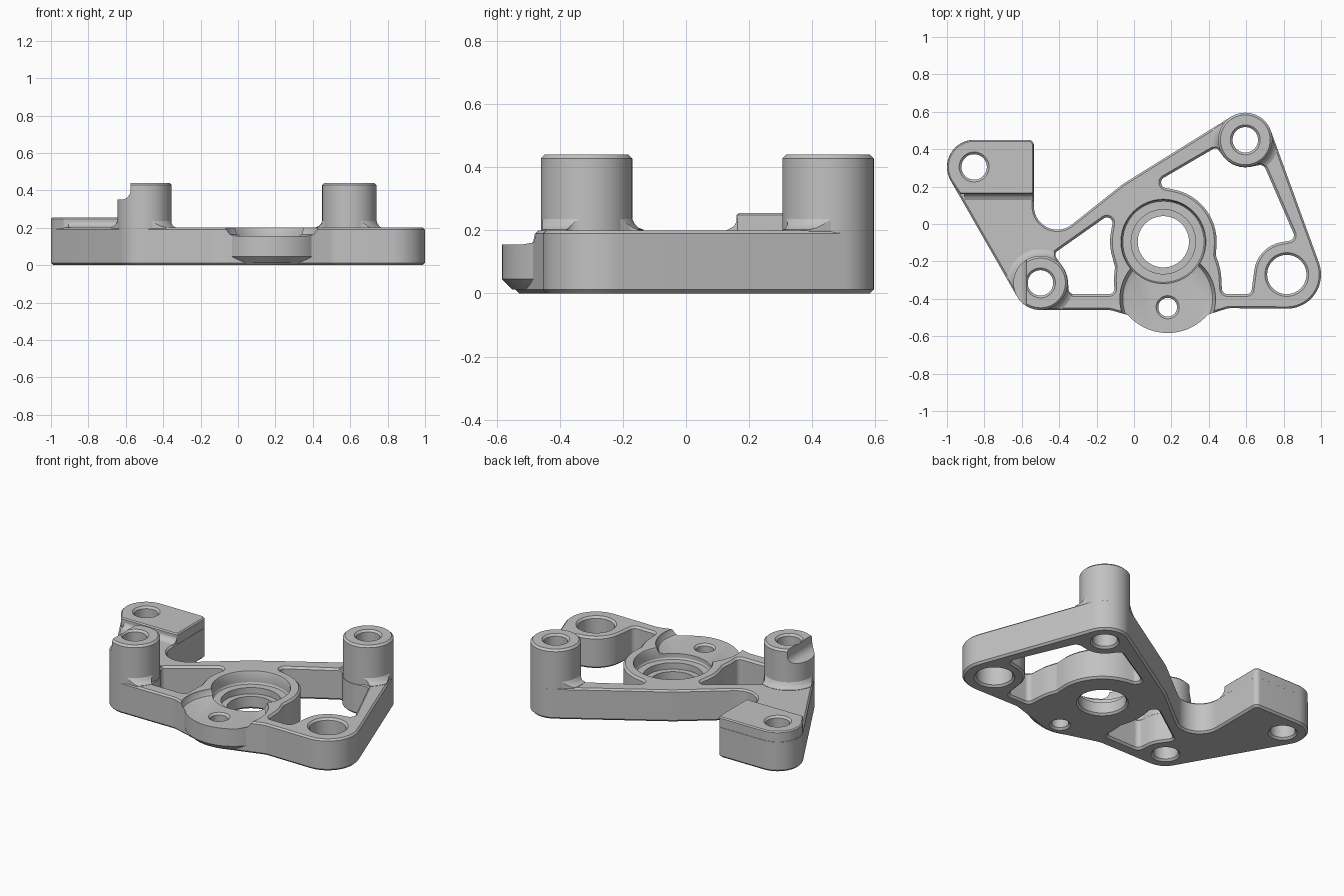
import bpy, bmesh, math

if "Cube" in bpy.data.objects:
    bpy.data.objects.remove(bpy.data.objects["Cube"], do_unlink=True)

grey = bpy.data.materials.new("cast_grey")
grey.use_nodes = True
grey.diffuse_color = (0.54, 0.54, 0.54, 1)
grey.node_tree.nodes["Principled BSDF"].inputs["Base Color"].default_value = (0.54, 0.54, 0.54, 1)


def belt(circles, grow=0.0):
    """Closed line wrapped round circles; a negative radius is a concave arc."""
    if len(circles) == 1:
        x, y, r = circles[0]
        turns = [math.tau * i / 64 for i in range(64)]
        return [(x + (r + grow) * math.cos(t), y + (r + grow) * math.sin(t)) for t in turns]
    heading = []
    for (x1, y1, r1), (x2, y2, r2) in zip(circles, circles[1:] + circles[:1]):
        ratio = (r2 - r1) / math.hypot(x2 - x1, y2 - y1)
        heading.append(math.atan2(y2 - y1, x2 - x1) - math.asin(max(-1, min(1, ratio))))
    points = []
    for i, (x, y, r) in enumerate(circles):
        start = heading[i - 1]
        sweep = (heading[i] - start + math.pi) % math.tau - math.pi
        steps = int(abs(sweep) / 0.11) + 2
        for k in range(steps + 1):
            t = start + sweep * k / steps
            points.append((x + (r + grow) * math.sin(t), y - (r + grow) * math.cos(t)))
    return points


def solid(name, circles, levels, axes=(0, 1, 2)):
    """Stack of belts at (height, grow) levels, skinned and capped."""
    bm = bmesh.new()
    rings = []
    for height, grow in levels:
        ring = []
        for a, b in belt(circles, grow):
            p = (a, b, height)
            ring.append(bm.verts.new([p[j] for j in axes]))
        rings.append(ring)
    n = len(rings[0])
    for low, high in zip(rings, rings[1:]):
        for i in range(n):
            j = (i + 1) % n
            bm.faces.new((low[i], low[j], high[j], high[i]))
    bm.faces.new(rings[0][::-1])
    bm.faces.new(rings[-1])
    bmesh.ops.remove_doubles(bm, verts=bm.verts, dist=1e-5)
    bmesh.ops.recalc_face_normals(bm, faces=bm.faces)
    mesh = bpy.data.meshes.new(name)
    bm.to_mesh(mesh)
    bm.free()
    mesh.materials.append(grey)
    obj = bpy.data.objects.new(name, mesh)
    bpy.context.collection.objects.link(obj)
    return obj


def activate(obj):
    bpy.ops.object.select_all(action='DESELECT')
    obj.select_set(True)
    bpy.context.view_layer.objects.active = obj


def combine(target, tool, operation='DIFFERENCE'):
    mod = target.modifiers.new("cut", 'BOOLEAN')
    mod.operation, mod.solver, mod.object = operation, 'EXACT', tool
    activate(target)
    bpy.ops.object.modifier_apply(modifier=mod.name)
    bpy.data.objects.remove(tool, do_unlink=True)


def through(bottom, top, c=0.012):
    """Levels of a cutter that chamfers both rims."""
    e = 0.01
    return [(bottom - e, c + e), (bottom + c, 0), (top - c, 0), (top + e, c + e)]


# Shared centres
EAR, REAR, FRONT, CORNER = (-.855, .305), (.595, .45), (-.5, -.315), (.817, -.27)
HUB, LOBE = (.157, -.095), (.18, -.3)

# Base plate
outline = [(*EAR, .145), (*FRONT, .145), (-.14, -.56, -.1), (*LOBE, .24), (.52, -.55, -.1),
           (*CORNER, .183), (*REAR, .145), (.056, .05, .2), (-.41, .095, -.125), (-.565, .42, .03)]
plate = solid("base_plate", outline, [(0, -.012), (.012, 0), (.19, 0), (.2, -.01)])

# Open windows in the plate
left_window = [(-.32, -.345, .03), (-.135, -.345, .03), (*LOBE, -.287), (-.132, -.231, .03),
               (*HUB, -.285), (-.145, .005, .03), (-.395, -.165, .025), (*FRONT, -.147)]
right_window = [(.5, -.345, .03), (.6, -.345, .03), (*CORNER, -.175), (.825, -.06, .03),
                (.675, .285, .03), (*REAR, -.147), (.435, .387, .018), (.175, .222, .03),
                (*HUB, -.285), (.468, -.164, .03), (*LOBE, -.287)]
for window in (left_window, right_window):
    combine(plate, solid("window_cutter", window, through(0, .2)))

# Front lobe with sloping underside, then its sunken top
lobe = solid("lobe", [(*LOBE, .283)], [(.012, -.033), (.045, 0), (.17, 0)])
combine(plate, lobe, 'UNION')
pocket = [(.155, -.04), (.165, -.015), (.19, 0), (.25, .005)]
combine(plate, solid("pocket_cutter", [(.18, -.4, .255)], pocket))

# Stepped hub bore
bore = [(-.01, .022), (.012, 0), (.08, 0), (.08, .035), (.12, .035), (.12, .08),
        (.13, .086), (.19, .086), (.22, .1)]
combine(plate, solid("bore_cutter", [(*HUB, .137)], bore))

# Plate screw holes
for centre, r, top in ((EAR, .072, .2), (REAR, .072, .2), (FRONT, .072, .2),
                       (CORNER, .105, .2), ((.18, -.445), .05, .155)):
    combine(plate, solid("hole_cutter", [(*centre, r)], through(0, top)))

# Standing posts, each with a flared foot trimmed to the plate's arms
posts, feet = [], []
for name, centre, window in (("rear_post", REAR, right_window), ("front_post", FRONT, left_window)):
    post = solid(name, [(*centre, .145)], [(.17, -.02), (.188, 0), (.428, 0), (.44, -.012)])
    combine(post, solid("hole_cutter", [(*centre, .068)], through(.17, .44)))
    posts.append(post)
    foot = solid(name + "_foot", [(*centre, .145)],
                 [(.185, .035), (.202, .035), (.208, .02), (.22, .008), (.24, -.002)])
    combine(foot, solid("trim", outline, [(.15, -.006), (.3, -.006)]), 'INTERSECT')
    combine(foot, solid("trim", window, [(.15, .006), (.3, .006)]))
    combine(foot, solid("trim", [(*centre, .12)], [(.15, 0), (.3, 0)]))
    feet.append(foot)

# Rounded notch in the side of the front post
notch = [(-.8, .36, .01), (-.625, .4, .05), (-.585, .6, .01), (-.79, .6, .01)]
combine(posts[1], solid("notch_cutter", notch, [(-.5, 0), (-.1, 0)], axes=(0, 2, 1)))

# Raised ear pad and the fillet at its foot
pad = solid("ear_pad", [(*EAR, .144), (-.925, .172, .012), (-.548, .172, .012), (-.565, .42, .029)],
            [(.15, 0), (.248, 0), (.255, -.007)])
combine(pad, solid("hole_cutter", [(*EAR, .068)], through(.15, .255)))
fillet = solid("pad_fillet", [(.11, .19, .001), (.2, .18, .001), (.2, .245, .001),
                              (.165, .25, .001), (.125, .24, -.037)],
               [(-.905, 0), (-.54, 0)], axes=(2, 0, 1))

# Smooth curved walls, crisp edges
for obj in [plate, pad, fillet] + posts + feet:
    activate(obj)
    bpy.ops.object.shade_smooth_by_angle(angle=math.radians(30))
